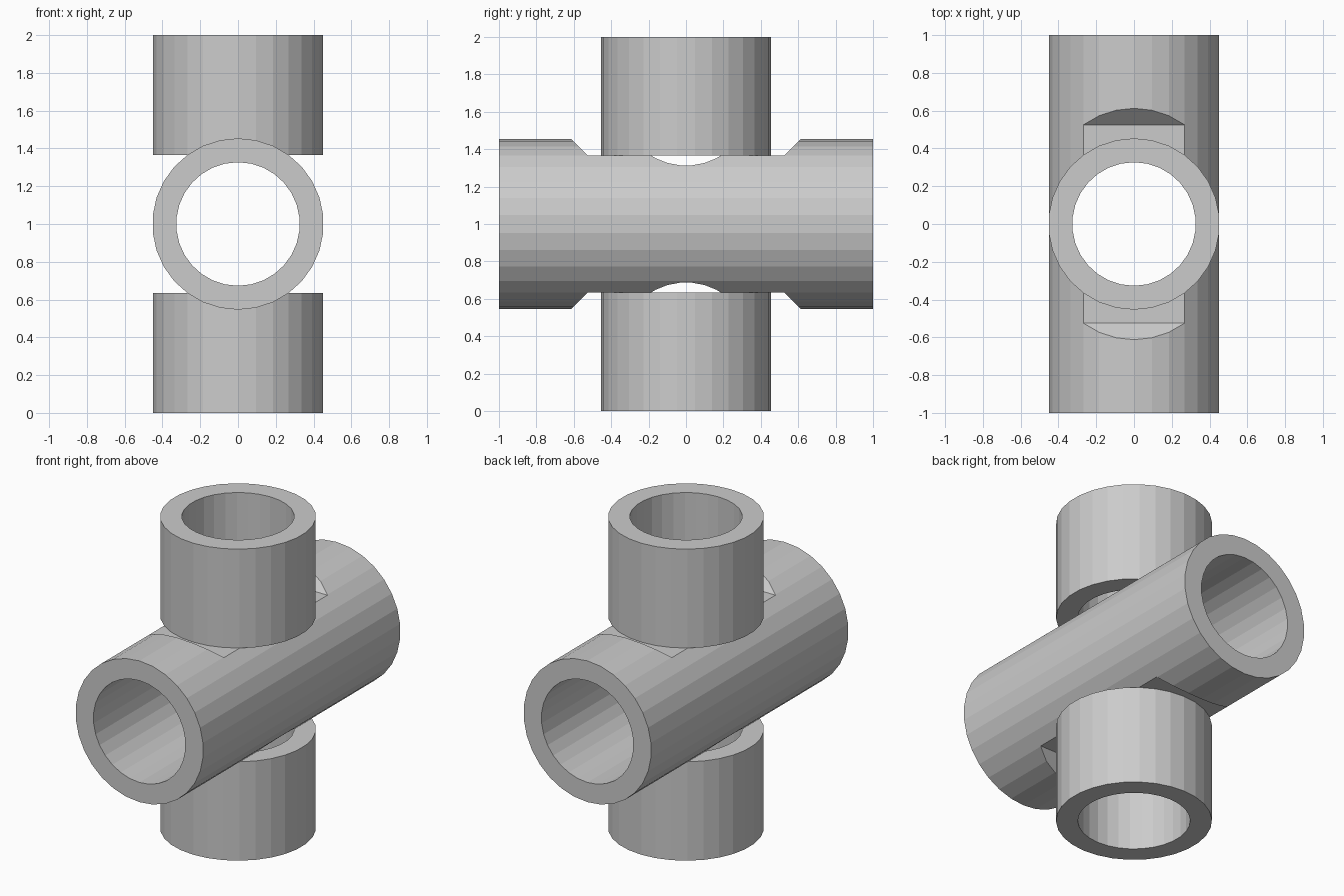
import bpy, bmesh
from math import radians
from mathutils import Matrix

if "Cube" in bpy.data.objects:
    bpy.data.objects.remove(bpy.data.objects["Cube"])

SIDES = 30
OUTER, INNER = 0.4535, 0.327   # pipe radii
FLAT = 0.365                   # height of the notch floor above the pipe axis
MID = 1.0                      # height of the crossing


def make_object(name, bm):
    bmesh.ops.recalc_face_normals(bm, faces=bm.faces)
    mesh = bpy.data.meshes.new(name)
    bm.to_mesh(mesh)
    bm.free()
    obj = bpy.data.objects.new(name, mesh)
    bpy.context.collection.objects.link(obj)
    return obj


def cylinder(name, radius, length):
    bm = bmesh.new()
    bmesh.ops.create_cone(bm, cap_ends=True, segments=SIDES, radius1=radius,
                          radius2=radius, depth=length,
                          matrix=Matrix.Translation((0, 0, MID)))
    return make_object(name, bm)


def tube(name, length, matrix):
    """Hollow pipe centred on the origin along z, then placed by matrix."""
    bm = bmesh.new()
    rings = []
    for radius, z in ((OUTER, -length / 2), (OUTER, length / 2),
                      (INNER, length / 2), (INNER, -length / 2)):
        rings.append(bmesh.ops.create_circle(
            bm, segments=SIDES, radius=radius,
            matrix=matrix @ Matrix.Translation((0, 0, z)))["verts"])
    for a, b in zip(rings, rings[1:] + rings[:1]):
        for i in range(SIDES):
            j = (i + 1) % SIDES
            bm.faces.new((a[i], a[j], b[j], b[i]))
    return make_object(name, bm)


def notch_cutter(name, side):
    """Wide wedge with 45 degree ends; side is +1 for top, -1 for bottom."""
    profile = ((-0.524, FLAT), (0.524, FLAT), (0.724, FLAT + 0.2), (-0.724, FLAT + 0.2))
    bm = bmesh.new()
    face = bm.faces.new([bm.verts.new((-0.6, y, MID + side * z)) for y, z in profile])
    new = bmesh.ops.extrude_face_region(bm, geom=[face])["geom"]
    bmesh.ops.translate(bm, vec=(1.2, 0, 0),
                        verts=[v for v in new if isinstance(v, bmesh.types.BMVert)])
    return make_object(name, bm)


def subtract(target, cutter):
    mod = target.modifiers.new("cut", 'BOOLEAN')
    mod.operation = 'DIFFERENCE'
    mod.solver = 'EXACT'
    mod.object = cutter
    cutter.hide_render = True
    bpy.context.view_layer.objects.active = target
    bpy.ops.object.modifier_apply(modifier=mod.name)
    bpy.data.objects.remove(cutter)


# Long horizontal pipe running front to back
pipe = tube("horizontal_pipe", 2.0,
            Matrix.Translation((0, 0, MID)) @ Matrix.Rotation(radians(90), 4, 'X'))

# Flat seats above and below, then the vertical bore through them
for side in (1, -1):
    subtract(pipe, notch_cutter("notch_cutter", side))
subtract(pipe, cylinder("bore_cutter", INNER, 2.4))

# Short vertical pipes resting on the seats
length = 1.0 - FLAT
for name, side in (("upper_pipe", 1), ("lower_pipe", -1)):
    tube(name, length, Matrix.Translation((0, 0, MID + side * (FLAT + length / 2))))
